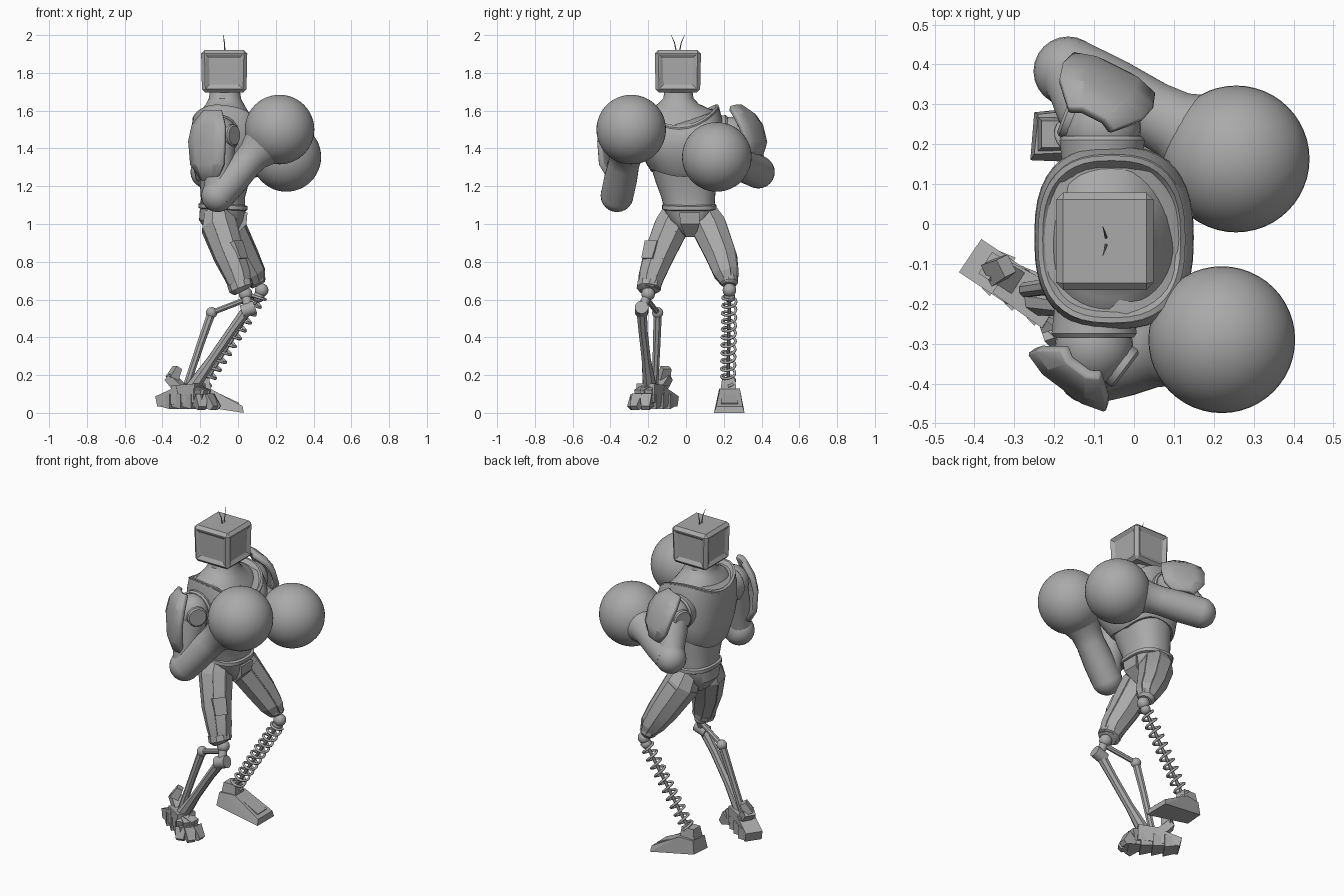
import bpy, bmesh, math
from mathutils import Vector

cube = bpy.data.objects.get("Cube")
if cube:
    bpy.data.objects.remove(cube)

grey = bpy.data.materials.new("plain grey")
grey.use_nodes = True
grey.diffuse_color = (0.4, 0.4, 0.4, 1)
grey.node_tree.nodes["Principled BSDF"].inputs["Base Color"].default_value = (0.4, 0.4, 0.4, 1)


def finish(name, bm, angle=35):
    """Turn a bmesh into an object, smooth except at sharp edges."""
    bmesh.ops.recalc_face_normals(bm, faces=bm.faces)
    for f in bm.faces:
        f.smooth = True
    for e in bm.edges:
        e.smooth = e.calc_face_angle(0) < math.radians(angle)
    mesh = bpy.data.meshes.new(name)
    bm.to_mesh(mesh)
    bm.free()
    mesh.materials.append(grey)
    ob = bpy.data.objects.new(name, mesh)
    bpy.context.collection.objects.link(ob)
    return ob


def skin(name, rings, angle=35):
    """Join rings of points into a capped tube."""
    bm = bmesh.new()
    loops = [[bm.verts.new(p) for p in ring] for ring in rings]
    n = len(loops[0])
    for a, b in zip(loops, loops[1:]):
        for i in range(n):
            bm.faces.new((a[i], a[(i + 1) % n], b[(i + 1) % n], b[i]))
    bm.faces.new(loops[0])
    bm.faces.new(loops[-1])
    return finish(name, bm, angle)


def limb(name, stations, n=20, angle=35):
    """Tube along (x, y, z, radius) stations."""
    pts = [Vector(s[:3]) for s in stations]
    whole = (pts[-1] - pts[0]).normalized()
    ref = Vector((0, 0, 1)) if abs(whole.x) > 0.75 else Vector((1, 0, 0))
    rings = []
    for i, s in enumerate(stations):
        t = (pts[min(i + 1, len(pts) - 1)] - pts[max(i - 1, 0)]).normalized()
        u = t.cross(ref).normalized()
        v = u.cross(t)
        ring = []
        for k in range(n):
            a = (k + 0.5) * math.tau / n
            ring.append(pts[i] + (u * math.cos(a) + v * math.sin(a)) * s[3])
        rings.append(ring)
    return skin(name, rings, angle)


def body(name, stations, n=40, power=2.6):
    """Stacked rounded sections: (z, cx, cy, rx, ry, tilt, side lift)."""
    rings = []
    for z, cx, cy, rx, ry, tilt, lift in stations:
        ring = []
        for k in range(n):
            c, s = math.cos(k * math.tau / n), math.sin(k * math.tau / n)
            dx = rx * math.copysign(abs(c) ** (2 / power), c)
            dy = ry * math.copysign(abs(s) ** (2 / power), s)
            ring.append((cx + dx, cy + dy, z + tilt * dx + lift * dy * dy))
        rings.append(ring)
    return skin(name, rings)


def ball(name, centre, r, seg=24):
    bm = bmesh.new()
    bmesh.ops.create_uvsphere(bm, u_segments=seg, v_segments=seg // 2, radius=r)
    bmesh.ops.translate(bm, verts=bm.verts, vec=centre)
    return finish(name, bm)


def hull(name, pts):
    """Faceted block around a few corner points."""
    bm = bmesh.new()
    for p in pts:
        bm.verts.new(p)
    out = bmesh.ops.convex_hull(bm, input=bm.verts)
    bmesh.ops.delete(bm, geom=list(set(out["geom_interior"])), context="VERTS")
    return finish(name, bm, 12)


def block(name, a, b, wa, ha, wb, hb):
    """Four-sided tapered bar from a to b, widths level, heights upright."""
    a, b = Vector(a), Vector(b)
    t = (b - a).normalized()
    side = t.cross(Vector((0, 0, 1))).normalized()
    up = side.cross(t)
    return hull(name, [p + side * w * i + up * h * j for p, w, h in ((a, wa, ha), (b, wb, hb))
                       for i in (-1, 1) for j in (-1, 1)])


# head: bevelled box with a sloping recess on every side
bm = bmesh.new()
bmesh.ops.create_cube(bm, size=1)
for v in bm.verts:
    low = 0.96 if v.co.z < 0 else 1
    v.co = Vector((-0.073 + v.co.x * 0.245 * low, -0.043 + v.co.y * 0.245 * low, 1.808 + v.co.z * 0.225))
bmesh.ops.bevel(bm, geom=list(bm.edges), offset=0.018, segments=1, affect="EDGES")
sides = [f for f in bm.faces if f.calc_area() > 0.02 and abs(f.normal.z) < 0.5]
bmesh.ops.inset_individual(bm, faces=sides, thickness=0.007, depth=0)
bmesh.ops.inset_individual(bm, faces=sides, thickness=0.026, depth=-0.012)
finish("head", bm, 15)
for s in (-1, 1):
    limb("antenna", [(-0.07, -0.043 + s * 0.008, 1.91, 0.004), (-0.072, -0.043 + s * 0.018, 1.96, 0.003),
                     (-0.078, -0.043 + s * 0.036, 2.0, 0.001)], 6)

# torso: the collar dips at the front and back and rises over the shoulders
body("neck", [(1.51, -0.057, -0.038, 0.168, 0.192, -0.14, 2.1), (1.55, -0.058, -0.038, 0.155, 0.176, -0.14, 1.7),
              (1.59, -0.062, -0.039, 0.13, 0.146, -0.12, 1.2), (1.63, -0.066, -0.04, 0.103, 0.108, -0.06, 0.5),
              (1.665, -0.069, -0.04, 0.085, 0.08, 0, 0), (1.72, -0.07, -0.04, 0.078, 0.072, 0, 0)], power=2.2)
body("chest", [(1.235, -0.065, -0.01, 0.145, 0.178, 0.1, 1.6), (1.255, -0.062, -0.012, 0.162, 0.195, 0.1, 1.6),
               (1.35, -0.055, -0.025, 0.19, 0.215, 0, 0.5), (1.42, -0.05, -0.034, 0.20, 0.23, -0.05, 0.4),
               (1.48, -0.05, -0.035, 0.198, 0.228, -0.1, 1.4), (1.525, -0.055, -0.037, 0.185, 0.212, -0.14, 2.1),
               (1.535, -0.056, -0.038, 0.172, 0.198, -0.14, 2.1)])
body("collar_rim", [(1.515, -0.056, -0.038, 0.183, 0.208, -0.14, 2.1), (1.535, -0.056, -0.038, 0.185, 0.21, -0.14, 2.1),
                    (1.546, -0.056, -0.038, 0.173, 0.197, -0.14, 2.1), (1.53, -0.056, -0.038, 0.15, 0.172, -0.14, 2.1)])
body("abdomen", [(1.07, -0.08, 0.018, 0.118, 0.132, 0, 0), (1.14, -0.08, 0.012, 0.117, 0.142, 0, 0),
                 (1.22, -0.072, 0, 0.13, 0.16, 0, 0), (1.31, -0.065, -0.01, 0.145, 0.178, 0, 0)], power=2.3)
body("waist_ring", [(1.075, -0.08, 0.018, 0.12, 0.135, -0.05, 0), (1.08, -0.08, 0.018, 0.13, 0.144, -0.05, 0),
                    (1.1, -0.08, 0.018, 0.13, 0.144, -0.05, 0), (1.105, -0.08, 0.018, 0.12, 0.135, -0.05, 0)])
body("pelvis", [(0.93, -0.08, 0.025, 0.045, 0.03, 0, 0), (0.96, -0.08, 0.025, 0.085, 0.06, 0, 0),
                (1.02, -0.088, 0.02, 0.118, 0.115, 0, 0), (1.08, -0.08, 0.018, 0.122, 0.135, 0, 0)])
hull("crotch_plate", [(0.05, -0.035, 1.06), (0.05, 0.075, 1.06), (0.045, -0.03, 1.0), (0.045, 0.07, 1.0),
                      (-0.02, 0.0, 0.93), (-0.02, 0.05, 0.93), (-0.1, 0.02, 0.94), (-0.1, 0.02, 1.06)])


def arm(side, shoulder, elbow, wrist, glove, facing):
    """Shoulder joint, upper arm, forearm and round glove."""
    s, e, w, g = map(Vector, (shoulder, elbow, wrist, glove))
    ball(side + "_shoulder", s, 0.098)
    y = 1 if s.y > 0 else -1
    limb(side + "_shoulder_socket", [(s.x, s.y - y * 0.1, s.z, 0.1), (s.x, s.y - y * 0.03, s.z, 0.108),
                                     (s.x, s.y - y * 0.02, s.z, 0.1)])
    f = Vector(facing).normalized()
    limb(side + "_shoulder_disc", [(*(s + f * d), r) for d, r in
                                   ((0.05, 0.058), (0.095, 0.058), (0.102, 0.05), (0.102, 0.038), (0.092, 0.034))])
    limb(side + "_upper_arm", [(*s, 0.09), (*s.lerp(e, 0.4), 0.085), (*s.lerp(e, 0.7), 0.076), (*e, 0.074)])
    ball(side + "_elbow", e, 0.087)
    limb(side + "_forearm", [(*e, 0.087), (*e.lerp(w, 0.4), 0.088), (*e.lerp(w, 0.8), 0.082), (*w, 0.087),
                             (*w.lerp(g, 0.3), 0.112), (*w.lerp(g, 0.6), 0.14)])
    ball(side + "_glove", g, 0.184, 48)


arm("right", (-0.1, -0.305, 1.47), (-0.108, -0.365, 1.15), (0.08, -0.32, 1.36), (0.22, -0.29, 1.5), (0.8, -0.6, 0))
arm("left", (-0.08, 0.24, 1.47), (-0.165, 0.383, 1.275), (0.1, 0.25, 1.335), (0.256, 0.163, 1.355), (-0.9, 0.35, 0))


def pad(name, centre, normal, w, h):
    """Curved armour plate: rows of height, half width and depth."""
    n = Vector(normal).normalized()
    u = Vector((0, 0, 1)).cross(n).normalized()
    v = n.cross(u)
    bm = bmesh.new()
    grid = []
    for tv, tw, d in ((-1, 0.45, -0.03), (-0.55, 0.92, 0), (0.1, 1, 0.012), (0.55, 0.92, 0), (1, 0.5, -0.035)):
        grid.append([bm.verts.new(Vector(centre) + u * k * tw * w + v * tv * h + n * (d - 0.025 * k * k))
                     for k in (-1, -0.5, 0.5, 1)])
    for a, b in zip(grid, grid[1:]):
        for i in range(3):
            bm.faces.new((a[i], a[i + 1], b[i + 1], b[i]))
    ob = finish(name, bm, 20)
    m = ob.modifiers.new("thickness", "SOLIDIFY")
    m.thickness = 0.03
    m.offset = -1
    b = ob.modifiers.new("edge", "BEVEL")
    b.width = 0.005


pad("right_shoulder_pad", (-0.178, -0.41, 1.42), (-0.6, -0.8, 0.06), 0.122, 0.19)
pad("left_shoulder_pad", (-0.055, 0.368, 1.517), (0.4, 0.8, 0.42), 0.128, 0.15)


def thigh(side, stations, outward):
    """Faceted thigh with raised front, back and outer strips and a knee cuff."""
    limb(side + "_thigh", stations, 8, 12)
    for part, d in (("front", Vector((1, 0, 0.25))), ("outer", Vector((0.1, outward, 0.1))),
                    ("back", Vector((-1, 0, -0.25)))):
        strip = [Vector(s[:3]) + d.normalized() * s[3] * 0.6 for s in stations]
        limb(side + "_thigh_" + part + "_panel",
             [(*p, s[3] * 0.5) for p, s in zip(strip[1:], stations[1:])], 4, 12)
    x, y, z, r = stations[-1]
    limb(side + "_knee_cuff", [(x - 0.01, y - outward * 0.005, z + 0.03, r * 1.12), (x, y, z, r * 1.12),
                               (x + 0.008, y, z - 0.015, r * 0.8)], 10)


thigh("right", [(-0.105, -0.05, 1.07, 0.075), (-0.1, -0.075, 0.99, 0.098), (-0.045, -0.145, 0.83, 0.085),
                (-0.003, -0.18, 0.73, 0.073), (0.018, -0.197, 0.66, 0.06)], -1)
thigh("left", [(-0.08, 0.09, 1.07, 0.075), (-0.06, 0.12, 0.99, 0.1), (0.025, 0.187, 0.83, 0.086),
               (0.078, 0.212, 0.74, 0.07), (0.1, 0.228, 0.69, 0.045)], 1)
block("right_thigh_pouch", (-0.02, -0.17, 0.9), (0.015, -0.195, 0.81), 0.04, 0.03, 0.035, 0.025)

# right lower leg: knee barrel, two struts and a link
ball("right_knee", (0.04, -0.2, 0.63), 0.036)
limb("right_knee_barrel", [(0.09, -0.235, 0.56, 0.036), (0.02, -0.235, 0.535, 0.036)], 16)
limb("right_knee_stem", [(0.04, -0.2, 0.63, 0.025), (0.055, -0.235, 0.55, 0.025)], 12)
limb("right_shin", [(0.05, -0.235, 0.55, 0.03), (-0.03, -0.228, 0.44, 0.026), (-0.14, -0.21, 0.28, 0.026),
                    (-0.25, -0.19, 0.12, 0.04)], 8)
limb("right_calf_strut", [(-0.14, -0.15, 0.53, 0.024), (-0.2, -0.155, 0.36, 0.021), (-0.27, -0.165, 0.15, 0.02)], 8)
limb("right_calf_link", [(-0.14, -0.15, 0.53, 0.015), (0.04, -0.205, 0.6, 0.015)], 8)
ball("right_calf_joint", (-0.14, -0.15, 0.53), 0.03, 16)

# right foot: instep over a row of sole segments, splayed front claws, heel and spur
block("right_foot_instep", (-0.33, -0.135, 0.1), (-0.2, -0.215, 0.105), 0.045, 0.045, 0.055, 0.05)
block("right_foot_heel", (-0.29, -0.16, 0.095), (-0.405, -0.083, 0.06), 0.05, 0.045, 0.05, 0.028)
for t in (0, 0.33, 0.66, 1):
    p = Vector((-0.355, -0.115, 0.06)).lerp(Vector((-0.185, -0.228, 0.06)), t)
    along = Vector((0.037, -0.025, 0.0))
    block("right_sole_segment", p - along, p + along * 0.7, 0.042, 0.025, 0.058, 0.04)
for tx, ty in ((-0.1, -0.215), (-0.125, -0.275), (-0.19, -0.295)):
    root = Vector((-0.22, -0.205, 0))
    mid = root.lerp(Vector((tx, ty, 0)), 0.55)
    block("right_claw_base", (root.x, root.y, 0.1), (mid.x, mid.y, 0.085), 0.03, 0.045, 0.032, 0.038)
    block("right_claw_tip", (mid.x, mid.y, 0.07), (tx, ty, 0.025), 0.032, 0.042, 0.022, 0.014)
block("right_foot_spur", (-0.28, -0.155, 0.1), (-0.36, -0.105, 0.19), 0.03, 0.028, 0.032, 0.022)
block("right_foot_spur_tip", (-0.35, -0.12, 0.18), (-0.32, -0.105, 0.24), 0.03, 0.026, 0.024, 0.018)

# left lower leg: knee balls, rod and coil spring
ball("left_knee", (0.125, 0.23, 0.65), 0.036)
ball("left_knee_lower", (0.11, 0.23, 0.615), 0.03)
top, end = Vector((0.115, 0.23, 0.62)), Vector((-0.175, 0.222, 0.16))
limb("left_spring_rod", [(*top, 0.01), (*end, 0.01)], 8)
axis = (end - top).normalized()
u = axis.cross(Vector((0, 1, 0))).normalized()
w = axis.cross(u)
turns, steps = 11, 16
curve = bpy.data.curves.new("left_spring", "CURVE")
curve.dimensions = "3D"
curve.bevel_depth = 0.0075
curve.bevel_resolution = 1
curve.materials.append(grey)
line = curve.splines.new("POLY")
line.points.add(turns * steps)
for i, p in enumerate(line.points):
    a = i * math.tau / steps
    p.co = (*(top.lerp(end, i / (turns * steps)) + (u * math.cos(a) + w * math.sin(a)) * 0.036), 1)
bpy.context.collection.objects.link(bpy.data.objects.new("left_spring", curve))

# left foot: wedge boot with an ankle block and a ridge
hull("left_foot", [(0.03, 0.148, 0.0), (0.03, 0.31, 0.0), (0.025, 0.16, 0.035), (0.025, 0.3, 0.035),
                   (-0.26, 0.16, 0.045), (-0.25, 0.28, 0.045), (-0.25, 0.175, 0.125), (-0.24, 0.275, 0.125),
                   (-0.15, 0.18, 0.13), (-0.15, 0.285, 0.13)])
block("left_foot_ridge", (-0.2, 0.225, 0.125), (0.0, 0.23, 0.04), 0.03, 0.022, 0.045, 0.014)
hull("left_ankle", [(x * k - 0.19, y * k + 0.225, z) for z, k in ((0.1, 1), (0.185, 0.75))
                    for x in (-0.055, 0.05) for y in (-0.045, 0.045)])
